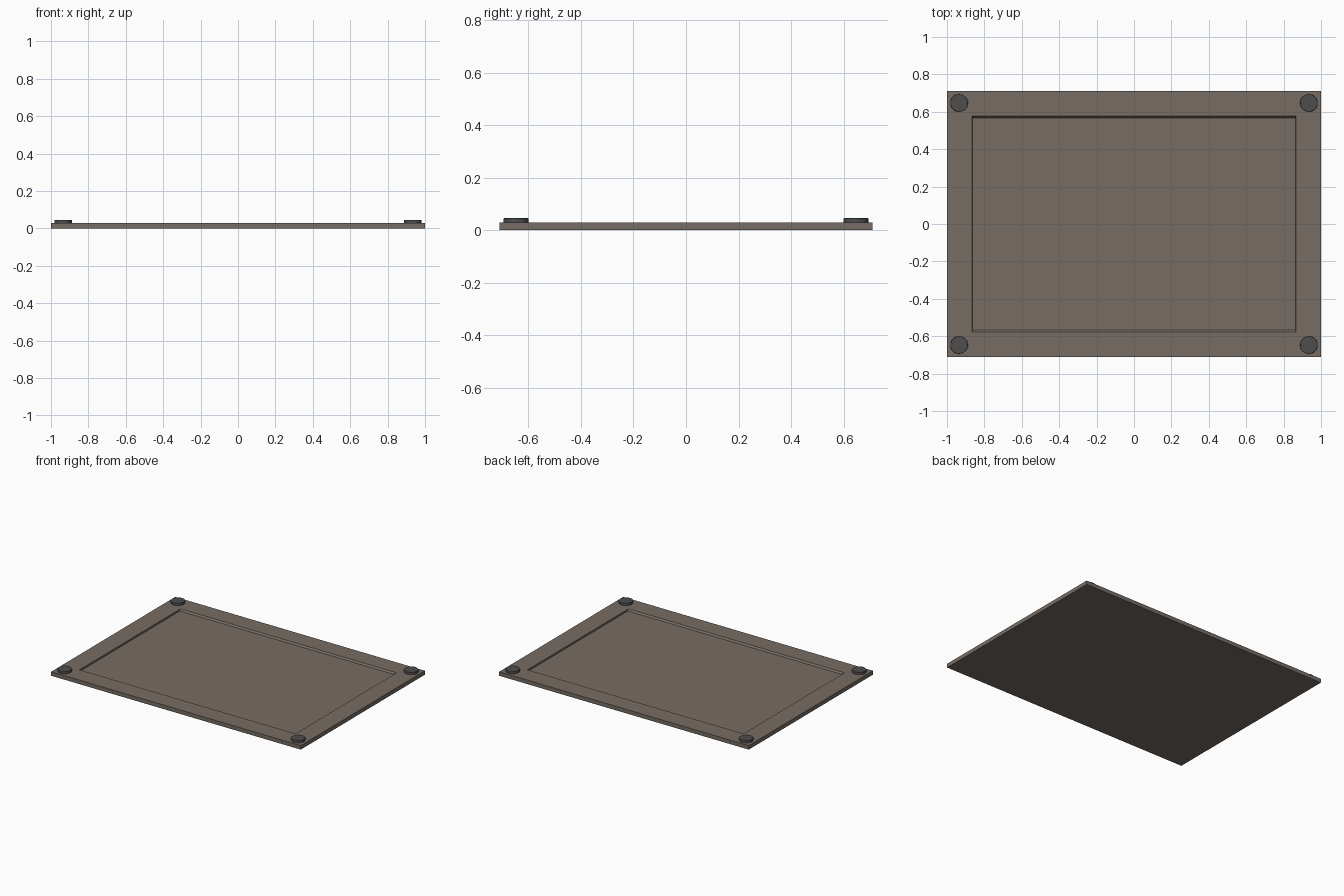
import bpy, bmesh, math

if "Cube" in bpy.data.objects:
    bpy.data.objects.remove(bpy.data.objects["Cube"])

def material(name, rgb):
    m = bpy.data.materials.new(name)
    m.diffuse_color = (*rgb, 1)
    m.use_nodes = True
    m.node_tree.nodes["Principled BSDF"].inputs["Base Color"].default_value = m.diffuse_color
    return m

taupe = material("taupe board", (0.18, 0.15, 0.125))
charcoal = material("charcoal rubber", (0.075, 0.075, 0.078))

def add_object(name, bm, mat):
    bmesh.ops.recalc_face_normals(bm, faces=bm.faces[:])
    me = bpy.data.meshes.new(name)
    bm.to_mesh(me)
    bm.free()
    me.materials.append(mat)
    ob = bpy.data.objects.new(name, me)
    bpy.context.collection.objects.link(ob)
    return ob

# board: rings from the underside up, over the rim and down into the shallow recess
bm = bmesh.new()
rings = []
for hx, hy, z in [(1, 0.71, 0), (1, 0.71, 0.029),
                  (0.865, 0.578, 0.029), (0.864, 0.568, 0.017)]:
    rings.append([bm.verts.new((sx * hx, sy * hy, z))
                  for sx, sy in ((-1, -1), (1, -1), (1, 1), (-1, 1))])
for a, b in zip(rings, rings[1:]):
    for i in range(4):
        j = (i + 1) % 4
        bm.faces.new((a[i], a[j], b[j], b[i]))
bm.faces.new(rings[0][::-1])
bm.faces.new(rings[-1])
add_object("board", bm, taupe)

# round corner pads with a softened top edge
for sx, side in ((-1, "left"), (1, "right")):
    for sy, end in ((-1, "front"), (1, "back")):
        bm = bmesh.new()
        bmesh.ops.create_cone(bm, cap_ends=True, segments=32,
                              radius1=0.047, radius2=0.047, depth=0.017)
        top = [e for e in bm.edges if all(v.co.z > 0 for v in e.verts)]
        bmesh.ops.bevel(bm, geom=top, offset=0.003, segments=2,
                        profile=0.5, affect='EDGES')
        bmesh.ops.translate(bm, verts=bm.verts[:],
                            vec=(sx * 0.935, sy * 0.647, 0.0375))
        add_object(f"corner_pad_{end}_{side}", bm, charcoal)
